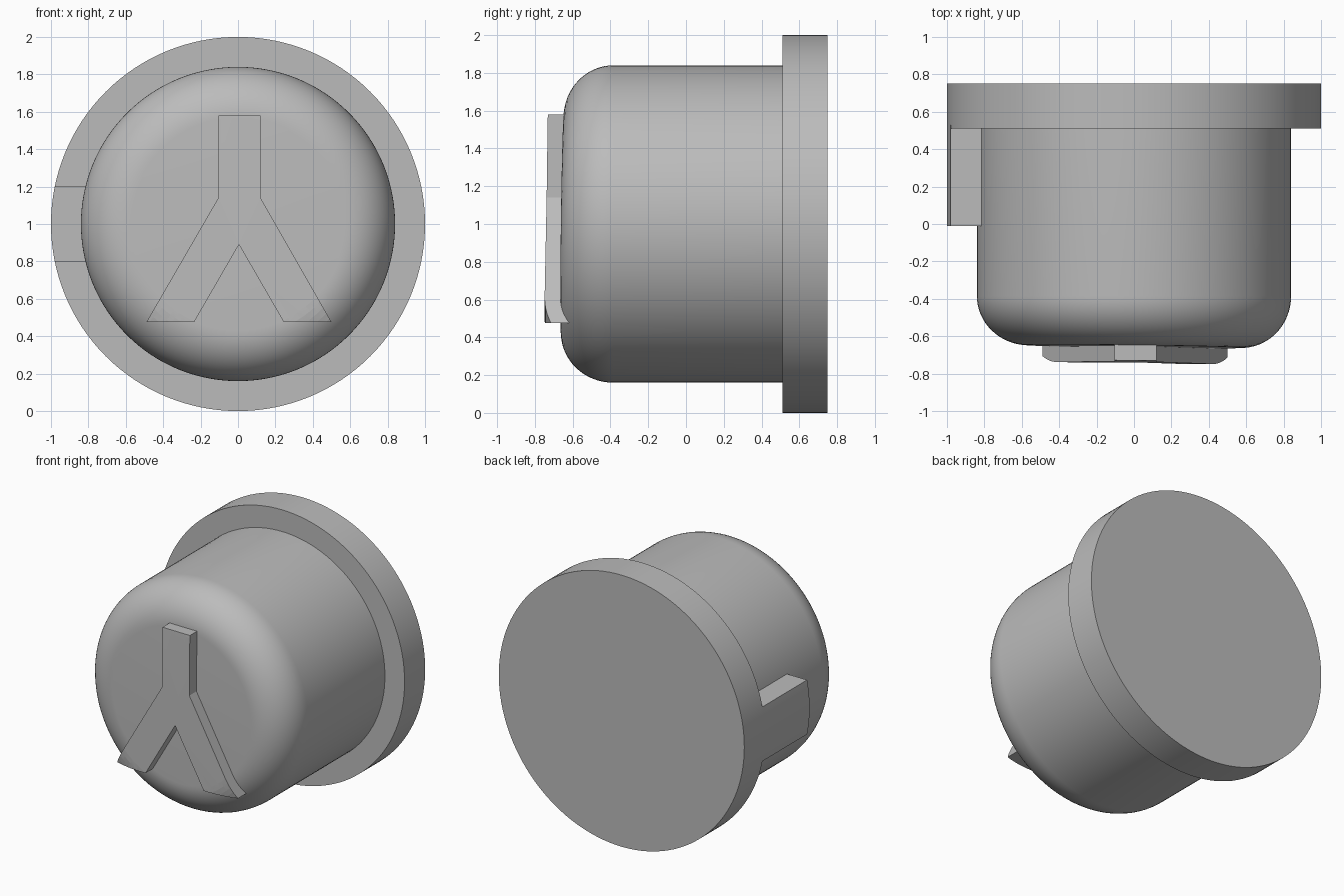
import bpy, bmesh, math

cube = bpy.data.objects.get("Cube")
if cube:
    bpy.data.objects.remove(cube, do_unlink=True)

grey = bpy.data.materials.new("plain grey")
grey.use_nodes = True
grey.diffuse_color = (0.5, 0.5, 0.5, 1)
grey.node_tree.nodes["Principled BSDF"].inputs["Base Color"].default_value = (0.5, 0.5, 0.5, 1)

SEGMENTS = 128
AXIS_Z = 1.0
BODY_R, FILLET, FRONT = 0.84, 0.27, -0.655
FLANGE_FRONT, FLANGE_BACK = 0.51, 0.75
SLOPE = 0.013   # slight slant of the front face


def make_object(name, bm):
    bmesh.ops.recalc_face_normals(bm, faces=bm.faces[:])
    mesh = bpy.data.meshes.new(name)
    bm.to_mesh(mesh)
    bm.free()
    obj = bpy.data.objects.new(name, mesh)
    bpy.context.collection.objects.link(obj)
    mesh.materials.append(grey)
    return obj


def smooth(obj):
    bpy.ops.object.select_all(action='DESELECT')
    obj.select_set(True)
    bpy.context.view_layer.objects.active = obj
    bpy.ops.object.shade_smooth_by_angle(angle=math.radians(25))


def turned(name, profile):
    """Solid turned about the y axis from (radius, y) points, with flat caps."""
    bm = bmesh.new()
    rings = []
    for r, y in profile:
        ring = []
        for i in range(SEGMENTS):
            a = math.tau * i / SEGMENTS
            ring.append(bm.verts.new((r * math.cos(a), y, AXIS_Z + r * math.sin(a))))
        rings.append(ring)
    for low, high in zip(rings, rings[1:]):
        for i in range(SEGMENTS):
            j = (i + 1) % SEGMENTS
            bm.faces.new((low[i], low[j], high[j], high[i]))
    bm.faces.new(rings[0])
    bm.faces.new(rings[-1])
    return make_object(name, bm)


def prism(name, outline, y0, y1):
    """Extrude an (x, z) outline along y."""
    bm = bmesh.new()
    face = bm.faces.new([bm.verts.new((x, y0, z)) for x, z in outline])
    moved = bmesh.ops.extrude_face_region(bm, geom=[face])["geom"]
    verts = [v for v in moved if isinstance(v, bmesh.types.BMVert)]
    bmesh.ops.translate(bm, verts=verts, vec=(0, y1 - y0, 0))
    return make_object(name, bm)


def dome(name, offset):
    """Rounded body, grown outwards by an offset, with its front slanted."""
    rad, start = FILLET + offset, FRONT + FILLET
    profile = []
    for i in range(17):
        a = math.pi / 2 * i / 16
        profile.append((BODY_R - FILLET + rad * math.sin(a), start - rad * math.cos(a)))
    profile.append((BODY_R + offset, FLANGE_FRONT + 0.02))
    obj = turned(name, profile)
    for v in obj.data.vertices:
        weight = min(1, max(0, (start - v.co.y) / rad))
        v.co.y += SLOPE * weight * (v.co.z - AXIS_Z - v.co.x)
    return obj


# Body and flange
smooth(dome("body", 0))
smooth(turned("flange", [(1, FLANGE_FRONT), (1, FLANGE_BACK)]))

# Locating tab on the right side, flush with the flange rim
half = math.asin(0.2)
tab = [(-math.cos(a), AXIS_Z + math.sin(a))
       for a in (half * (i / 6 - 1) for i in range(13))]
tab += [(-0.78, AXIS_Z + 0.2), (-0.78, AXIS_Z - 0.2)]
smooth(prism("side_tab", tab, -0.01, FLANGE_FRONT + 0.02))

# Three-armed raised rib, trimmed to follow the rounded front
rib_outline = [(-0.105, 1.58), (0.12, 1.58), (0.12, 1.14), (0.5, 0.475), (0.245, 0.475),
               (0.005, 0.89), (-0.235, 0.475), (-0.49, 0.475), (-0.105, 1.14)]
rib = prism("front_rib", rib_outline, -0.9, -0.5)
trimmer = dome("rib_trimmer", 0.083)
trimmer.hide_render = True
trim = rib.modifiers.new("trim", 'BOOLEAN')
trim.operation = 'INTERSECT'
trim.solver = 'EXACT'
trim.object = trimmer
smooth(rib)
bpy.ops.object.modifier_move_to_index(modifier="trim", index=0)
bpy.ops.object.modifier_apply(modifier="trim")
bpy.data.objects.remove(trimmer, do_unlink=True)
smooth(rib)
